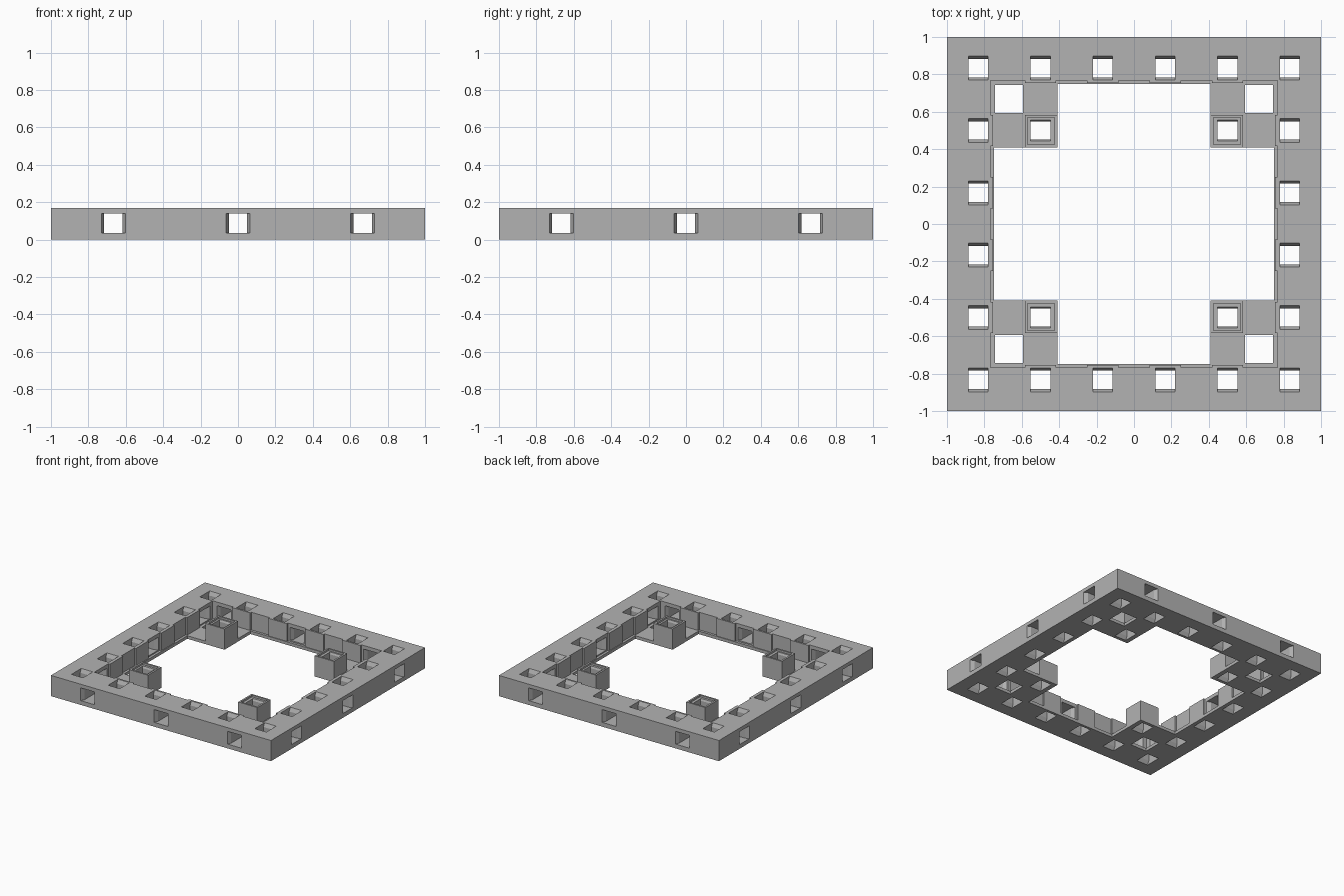
import bpy, bmesh, math
from mathutils import Matrix, Vector

if "Cube" in bpy.data.objects:
    bpy.data.objects.remove(bpy.data.objects["Cube"])

H = 0.17        # frame height
FLOOR = 0.025   # thickness of the lip and corner plates

grey = bpy.data.materials.new("grey plastic")
grey.diffuse_color = (0.45, 0.45, 0.45, 1)
grey.use_nodes = True
grey.node_tree.nodes["Principled BSDF"].inputs["Base Color"].default_value = grey.diffuse_color


def prism(bm, pts, lo, hi, mat=Matrix()):
    """Extrude a 2D outline from lo to hi along local z, then transform it."""
    rings = [[bm.verts.new(mat @ Vector((x, y, z))) for x, y in pts] for z in (lo, hi)]
    n = len(pts)
    faces = [bm.faces.new(rings[0][::-1]), bm.faces.new(rings[1])]
    for i in range(n):
        j = (i + 1) % n
        faces.append(bm.faces.new((rings[0][i], rings[0][j], rings[1][j], rings[1][i])))
    return faces


def rect(cx, cy, hx, hy):
    return [(cx - hx, cy - hy), (cx + hx, cy - hy), (cx + hx, cy + hy), (cx - hx, cy + hy)]


def make(name, bm, cutter=False):
    bmesh.ops.recalc_face_normals(bm, faces=bm.faces)
    mesh = bpy.data.meshes.new(name)
    bm.to_mesh(mesh)
    bm.free()
    mesh.materials.append(grey)
    ob = bpy.data.objects.new(name, mesh)
    bpy.context.collection.objects.link(ob)
    if cutter:
        ob.hide_render = True
        ob.hide_set(True)
    return ob


def cut(ob, cutter):
    m = ob.modifiers.new("cut", 'BOOLEAN')
    m.operation = 'DIFFERENCE'
    m.solver = 'EXACT'
    m.object = cutter


def slot(a, b, flare=0.03, wide=0.064, throat=0.049):
    """Slot outline flared at both ends, running from depth a to depth b."""
    side = [(a - 0.05, wide), (a, wide), (a + flare, throat),
            (b - flare, throat), (b, wide), (b + 0.05, wide)]
    return [(w, d) for d, w in side] + [(-w, d) for d, w in side[::-1]]


def spin(pts, k):
    for _ in range(k):
        pts = [(-y, x) for x, y in pts]
    return pts


# maps an outline (across, depth) so that depth is vertical and across runs in y
UPRIGHT = Matrix(((0, 0, 1, 0), (1, 0, 0, 0), (0, 1, 0, 0), (0, 0, 0, 1)))

# inner opening above the lip: wall alternates between recess and pad
side = [(-0.768, -0.768)]
for c in (-0.5, -1 / 6, 1 / 6, 0.5):
    a, b = c - 1 / 12, c + 1 / 12
    side += [(a, -0.768), (a, -0.754), (b, -0.754), (b, -0.768)]
bm = bmesh.new()
prism(bm, [p for k in range(4) for p in spin(side, k)], FLOOR, 0.3)
upper_opening = make("upper_opening_cutter", bm, True)

# cross shaped opening through the floor, leaving a plate in each corner
cross = [(-0.41, -0.41), (-0.41, -0.748), (0.41, -0.748)]
bm = bmesh.new()
prism(bm, [p for k in range(4) for p in spin(cross, k)], -0.1, 0.1)
for sx in (-1, 1):
    for sy in (-1, 1):
        prism(bm, rect(sx * 0.668, sy * 0.668, 0.075, 0.075), -0.1, 0.1)
floor_opening = make("floor_opening_cutter", bm, True)

# vertical slots around the border and through the posts
bm = bmesh.new()
grid = [(i - 2.5) / 3 for i in range(6)]
for x in grid:
    for y in grid:
        border = max(abs(x), abs(y)) > 0.8
        post = min(abs(x), abs(y)) > 0.4
        if border or post:
            prism(bm, slot(0, H), -0.0525, 0.0525, Matrix.Translation((x, y, 0)) @ UPRIGHT)
vertical_slots = make("vertical_slot_cutter", bm, True)

# windows through the four outer walls
bm = bmesh.new()
for k in range(4):
    for x in (-2 / 3, 0, 2 / 3):
        m = Matrix.Rotation(k * math.pi / 2, 4, 'Z') @ Matrix.Translation((x, 0, 0))
        prism(bm, slot(-1, -0.768), 0.035, 0.14, m)
windows = make("window_cutter", bm, True)

# square frame with lip and corner plates
bm = bmesh.new()
prism(bm, rect(0, 0, 1, 1), 0, H)
frame = make("frame", bm)
for c in (upper_opening, floor_opening, vertical_slots, windows):
    cut(frame, c)

# shallow square recess in each post top
bm = bmesh.new()
for sx in (-1, 1):
    for sy in (-1, 1):
        prism(bm, rect(sx * 0.4967, sy * 0.4967, 0.072, 0.072), H - 0.015, H + 0.1)
recesses = make("post_recess_cutter", bm, True)

# four hollow corner posts
for sx in (-1, 1):
    for sy in (-1, 1):
        bm = bmesh.new()
        prism(bm, rect(sx * 0.4967, sy * 0.4967, 0.0867, 0.0867), FLOOR, H)
        post = make("corner_post", bm)
        cut(post, vertical_slots)
        cut(post, recesses)
